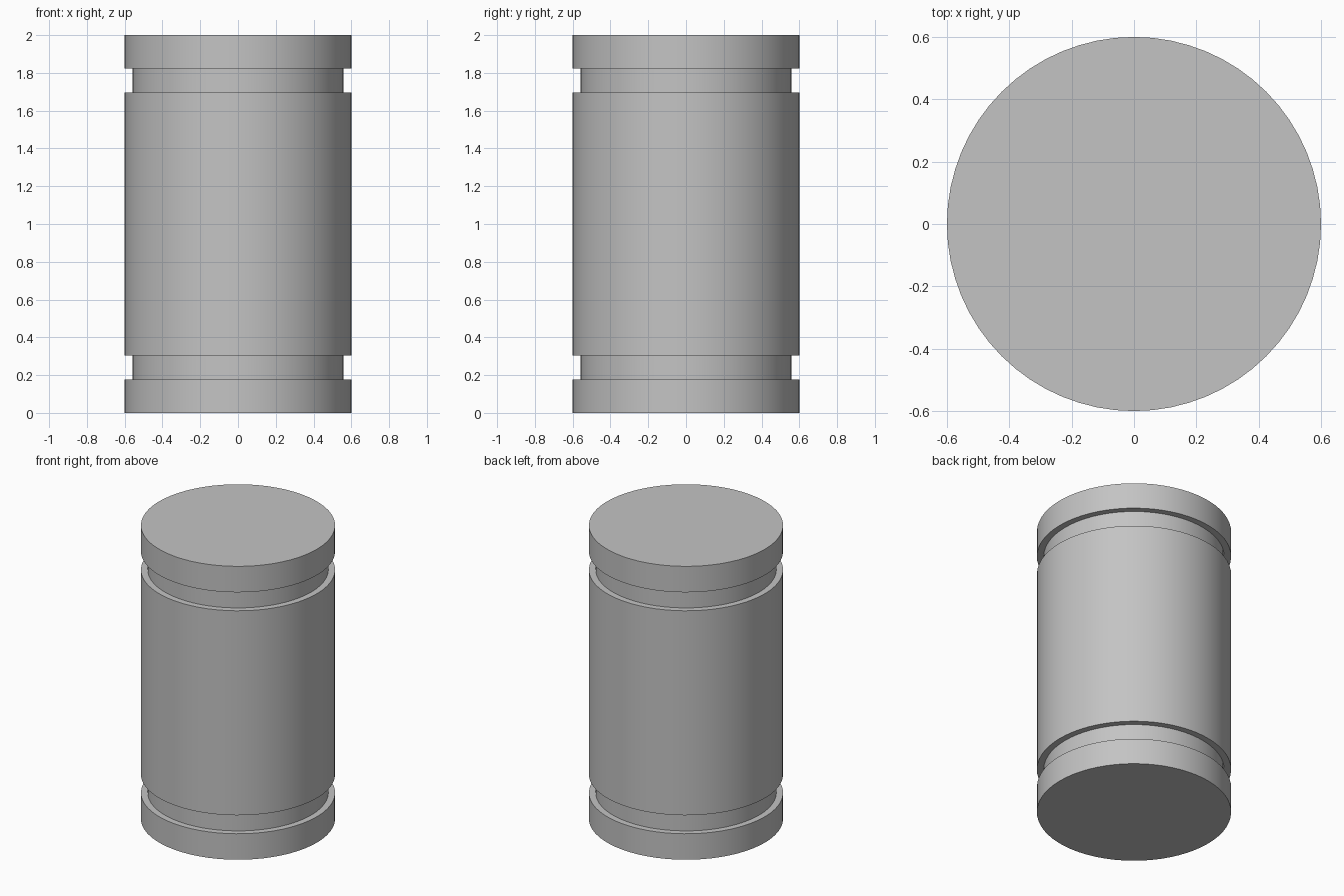
import bpy
import bmesh
from math import radians, tau
from mathutils import Matrix, Vector

cube = bpy.data.objects.get("Cube")
if cube:
    bpy.data.objects.remove(cube, do_unlink=True)

SIDES = 64
HEIGHT = 2.0
OUTER, GROOVE = 0.6, 0.558
GROOVE_LOW, GROOVE_HIGH = 0.177, 0.303

# Plain grey finish
grey = bpy.data.materials.new("plain grey")
grey.use_nodes = True
colour = (0.55, 0.55, 0.55, 1.0)
grey.diffuse_color = colour
grey.node_tree.nodes["Principled BSDF"].inputs["Base Color"].default_value = colour

# Lower half of the profile, mirrored to give the upper half
lower = [(0, 0), (OUTER, 0), (OUTER, GROOVE_LOW), (GROOVE, GROOVE_LOW),
         (GROOVE, GROOVE_HIGH), (OUTER, GROOVE_HIGH)]
profile = lower + [(r, HEIGHT - z) for r, z in reversed(lower)]

# Grooved cylinder: rings bridged with quads, closed by flat caps
bm = bmesh.new()
rings = []
for r, z in profile[1:-1]:
    rings.append([bm.verts.new(Matrix.Rotation(tau * i / SIDES, 3, "Z") @ Vector((r, 0, z)))
                  for i in range(SIDES)])
for a, b in zip(rings, rings[1:]):
    for i in range(SIDES):
        j = (i + 1) % SIDES
        bm.faces.new((a[i], a[j], b[j], b[i]))
bm.faces.new(rings[0][::-1])
bm.faces.new(rings[-1])
bmesh.ops.recalc_face_normals(bm, faces=bm.faces[:])

mesh = bpy.data.meshes.new("grooved_cylinder")
bm.to_mesh(mesh)
bm.free()
mesh.materials.append(grey)
body = bpy.data.objects.new("grooved_cylinder", mesh)
bpy.context.collection.objects.link(body)

# Smooth walls, crisp rims
bpy.ops.object.select_all(action="DESELECT")
body.select_set(True)
bpy.context.view_layer.objects.active = body
bpy.ops.object.shade_smooth_by_angle(angle=radians(30))
